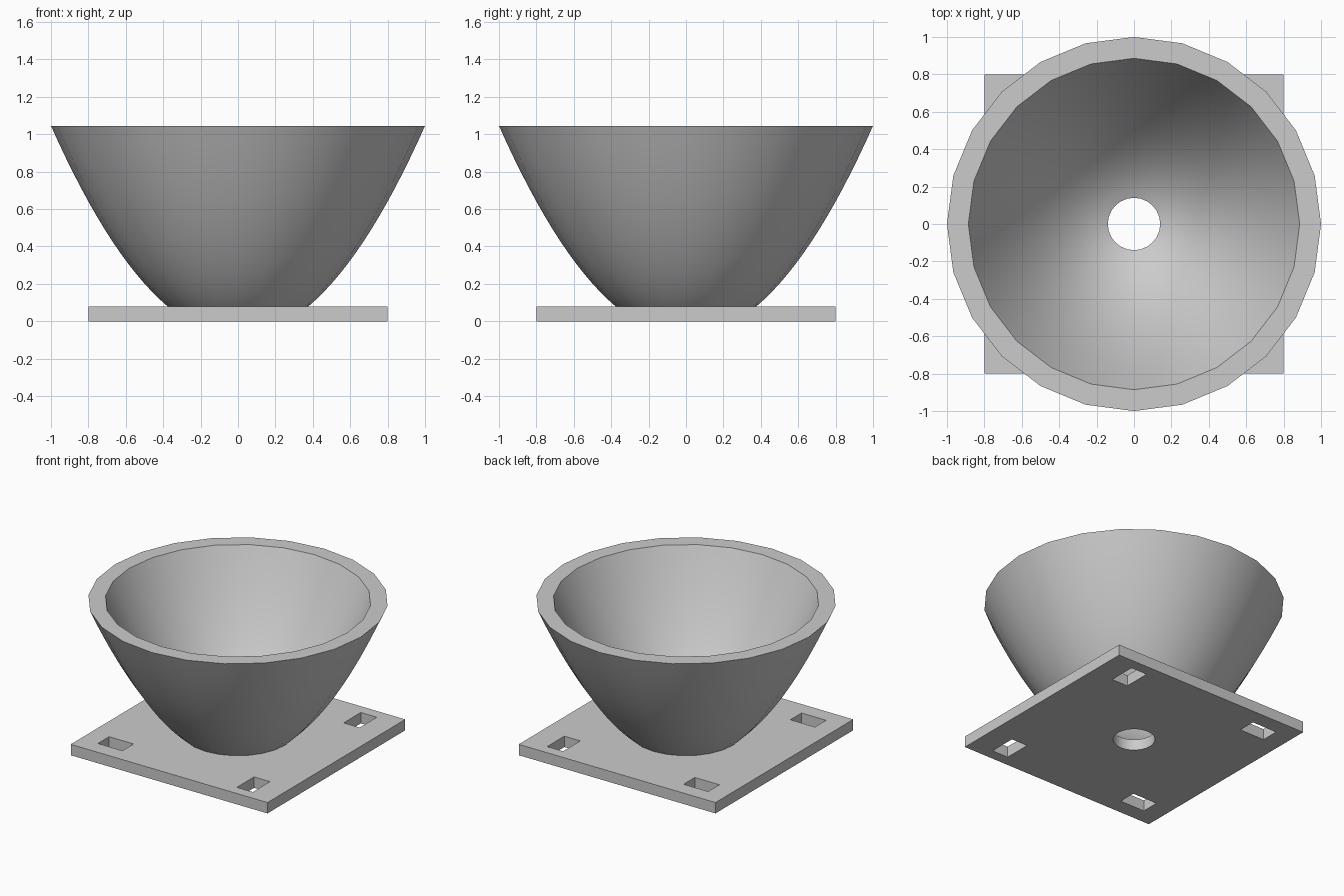
import bpy, bmesh, math
from mathutils import Matrix, Vector

cube = bpy.data.objects.get("Cube")
if cube:
    bpy.data.objects.remove(cube, do_unlink=True)

SIDES = 24
PLATE = 0.08      # plate thickness
TOP = 1.045       # rim height
HOLE = 0.14       # drain hole radius
STEPS = 16

gray = bpy.data.materials.new("light_gray")
gray.use_nodes = True
gray.diffuse_color = (0.6, 0.6, 0.6, 1)
gray.node_tree.nodes["Principled BSDF"].inputs["Base Color"].default_value = (0.6, 0.6, 0.6, 1)


def make_object(name, bm):
    bmesh.ops.recalc_face_normals(bm, faces=bm.faces)
    mesh = bpy.data.meshes.new(name)
    bm.to_mesh(mesh)
    bm.free()
    mesh.materials.append(gray)
    obj = bpy.data.objects.new(name, mesh)
    bpy.context.collection.objects.link(obj)
    return obj


def box(name, size, center):
    bm = bmesh.new()
    bmesh.ops.create_cube(bm, size=1, matrix=Matrix.Translation(center) @ Matrix.Diagonal((*size, 1)))
    return make_object(name, bm)


def select_only(obj):
    bpy.ops.object.select_all(action='DESELECT')
    obj.select_set(True)
    bpy.context.view_layer.objects.active = obj


def smooth(obj):
    select_only(obj)
    bpy.ops.object.shade_smooth_by_angle(angle=math.radians(30))


def parabola(r0, z0, r1, z1):
    """Points of a paraboloid wall, evenly spaced in radius."""
    radii = [r0 + (r1 - r0) * i / STEPS for i in range(STEPS + 1)]
    return [(r, z0 + (z1 - z0) * (r * r - r0 * r0) / (r1 * r1 - r0 * r0)) for r in radii]


# Bowl: inner and outer paraboloids, with its foot sunk into the plate
inner = parabola(HOLE, PLATE, 0.886, TOP)
outer = parabola(0.34, 0.05, 1.0, TOP)
profile = inner + outer[::-1] + [(0.2, 0.05)]
bm = bmesh.new()
verts = [bm.verts.new((r, 0, z)) for r, z in profile]
edges = [bm.edges.new((a, b)) for a, b in zip(verts, verts[1:] + verts[:1])]
bmesh.ops.spin(bm, geom=verts + edges, cent=(0, 0, 0), axis=(0, 0, 1),
               angle=math.tau, steps=SIDES, use_duplicate=False)
bmesh.ops.remove_doubles(bm, verts=bm.verts, dist=0.0005)
smooth(make_object("bowl", bm))

# Base plate
plate = box("base_plate", (1.6, 1.6, PLATE), (0, 0, PLATE / 2))

# Cutters: four mounting slots and the central drain hole
cutters = []
for sx in (-1, 1):
    for sy in (-1, 1):
        size = (0.13, 0.2, 0.4) if sx > 0 else (0.2, 0.13, 0.4)
        cutters.append(box("slot_cutter", size, Vector((sx * 0.56, sy * 0.62, 0))))
bm = bmesh.new()
bmesh.ops.create_cone(bm, cap_ends=True, segments=SIDES, radius1=HOLE, radius2=HOLE, depth=0.4,
                      matrix=Matrix.Rotation(math.pi / 2, 4, 'Z'))
cutters.append(make_object("hole_cutter", bm))

for cutter in cutters:
    cutter.hide_render = True
    mod = plate.modifiers.new("cut", 'BOOLEAN')
    mod.operation = 'DIFFERENCE'
    mod.solver = 'EXACT'
    mod.object = cutter
    select_only(plate)
    bpy.ops.object.modifier_apply(modifier=mod.name)
    bpy.data.objects.remove(cutter, do_unlink=True)
smooth(plate)
